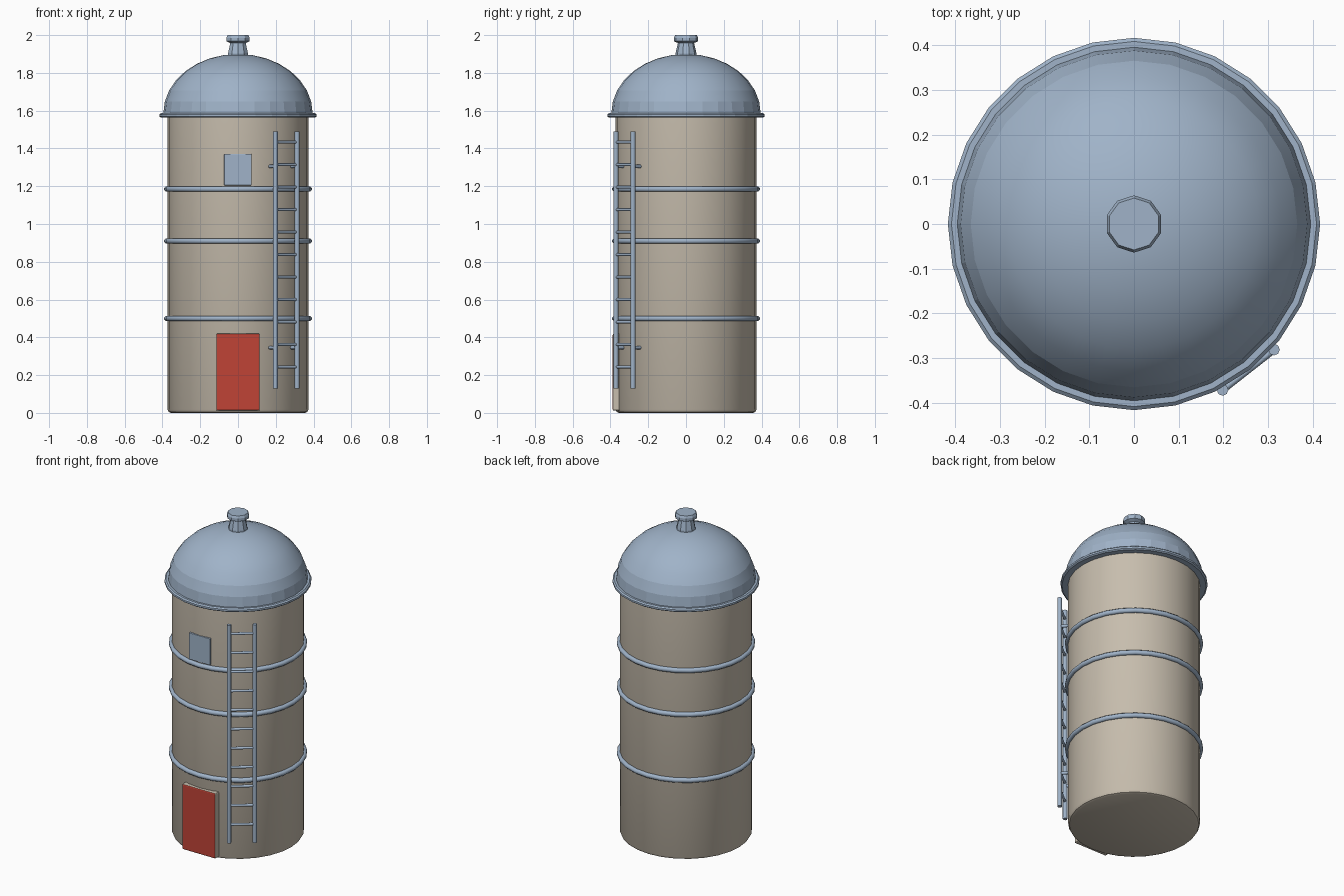
import bpy, bmesh, math
from mathutils import Vector

cube = bpy.data.objects.get("Cube")
if cube:
    bpy.data.objects.remove(cube, do_unlink=True)

SIDES = 28


def material(name, rgb):
    m = bpy.data.materials.new(name)
    m.use_nodes = True
    m.diffuse_color = (*rgb, 1)
    m.node_tree.nodes["Principled BSDF"].inputs["Base Color"].default_value = (*rgb, 1)
    return m


STEEL = material("blue grey steel", (0.35, 0.45, 0.58))
WALL = material("warm beige", (0.57, 0.51, 0.42))
RED = material("barn red", (0.53, 0.057, 0.037))


def finish(name, bm, mats, angle=None):
    bmesh.ops.recalc_face_normals(bm, faces=bm.faces)
    mesh = bpy.data.meshes.new(name)
    bm.to_mesh(mesh)
    bm.free()
    obj = bpy.data.objects.new(name, mesh)
    bpy.context.collection.objects.link(obj)
    for m in mats:
        mesh.materials.append(m)
    if angle:
        bpy.ops.object.select_all(action='DESELECT')
        obj.select_set(True)
        bpy.context.view_layer.objects.active = obj
        bpy.ops.object.shade_smooth_by_angle(angle=math.radians(angle))
    return obj


def lathe(name, profile, mat, sides=SIDES, angle=None, closed=False):
    """Spin (radius, z) points about the z axis; ends are capped unless closed."""
    bm = bmesh.new()
    rings = []
    for r, z in profile:
        if r < 1e-4:
            rings.append([bm.verts.new((0, 0, z))] * sides)
            continue
        turn = [math.pi / 2 + math.tau * i / sides for i in range(sides)]
        rings.append([bm.verts.new((r * math.cos(a), r * math.sin(a), z)) for a in turn])
    pairs = list(zip(rings, rings[1:]))
    if closed:
        pairs.append((rings[-1], rings[0]))
    for low, high in pairs:
        for i in range(sides):
            j = (i + 1) % sides
            corners = dict.fromkeys((low[i], low[j], high[j], high[i]))
            bm.faces.new(list(corners))
    if not closed:
        for ring in (rings[0], rings[-1]):
            if ring[0] is not ring[1]:
                bm.faces.new(ring)
    return finish(name, bm, [mat], angle)


def rod(name, start, end, radius, sides=8):
    start, end = Vector(start), Vector(end)
    bm = bmesh.new()
    bmesh.ops.create_cone(bm, cap_ends=True, segments=sides, radius1=radius,
                          radius2=radius, depth=(end - start).length)
    obj = finish(name, bm, [STEEL], 50)
    obj.location = (start + end) / 2
    obj.rotation_euler = (end - start).to_track_quat('Z', 'Y').to_euler()
    return obj


def plate(name, low, high, mats, bevel):
    low, high = Vector(low), Vector(high)
    bm = bmesh.new()
    bmesh.ops.create_cube(bm, size=1)
    for v in bm.verts:
        v.co = (low + high) / 2 + v.co * (high - low)
    bmesh.ops.bevel(bm, geom=bm.edges[:], offset=bevel, segments=2, profile=0.5,
                    affect='EDGES')
    bmesh.ops.recalc_face_normals(bm, faces=bm.faces)
    for f in bm.faces:
        if f.normal.y < -0.5:
            f.material_index = len(mats) - 1
    return finish(name, bm, mats)


# Tank wall with a softened bottom edge
lathe("tank_wall", [(0.355, 0), (0.367, 0.005), (0.374, 0.018), (0.374, 1.575)],
      WALL, angle=30)

# Domed roof with its rim
dome = [(0.395 * math.cos(t), 1.587 + 0.313 * math.sin(t))
        for t in (math.pi / 2 * i / 8 for i in range(9))]
lathe("dome_roof", dome, STEEL, angle=12.5)
lathe("roof_rim", [(0.36, 1.563), (0.408, 1.563), (0.416, 1.569), (0.416, 1.58),
                   (0.408, 1.587), (0.36, 1.587)], STEEL, closed=True)

# Vent cap on top of the dome
lathe("roof_vent", [(0.055, 1.885), (0.055, 1.905), (0.043, 1.958), (0.064, 1.968),
                    (0.064, 1.986), (0.058, 2.0)], STEEL, sides=10)

# Hoops around the wall
for n, z in enumerate((0.5, 0.91, 1.185)):
    section = [(0.377 + 0.015 * math.cos(a), z + 0.015 * math.sin(a))
               for a in (math.tau * (k + 0.5) / 8 for k in range(8))]
    lathe(f"hoop_{n + 1}", section, STEEL, angle=50, closed=True)

# Door and upper hatch
plate("door", (-0.115, -0.388, 0.012), (0.115, -0.345, 0.42), [WALL, RED], 0.007)
plate("hatch", (-0.073, -0.379, 1.205), (0.071, -0.355, 1.37), [STEEL], 0.002)

# Ladder: two rails, rungs and wall brackets
out = Vector((0.617, -0.787, 0))
across = Vector((0.787, 0.617, 0))
up = Vector((0, 0, 1))
feet = {"right": out * 0.414 - across * 0.073, "left": out * 0.414 + across * 0.073}
for side, foot in feet.items():
    rod(f"ladder_rail_{side}", foot + up * 0.13, foot + up * 1.49, 0.013)
    for level, z in (("lower", 0.345), ("upper", 1.305)):
        rod(f"ladder_bracket_{side}_{level}", foot + up * z,
            foot - out * 0.055 + up * z, 0.009)
for n in range(11):
    lift = up * (0.243 + 0.119 * n)
    rod(f"ladder_rung_{n + 1}", feet["right"] + lift, feet["left"] + lift, 0.008)
